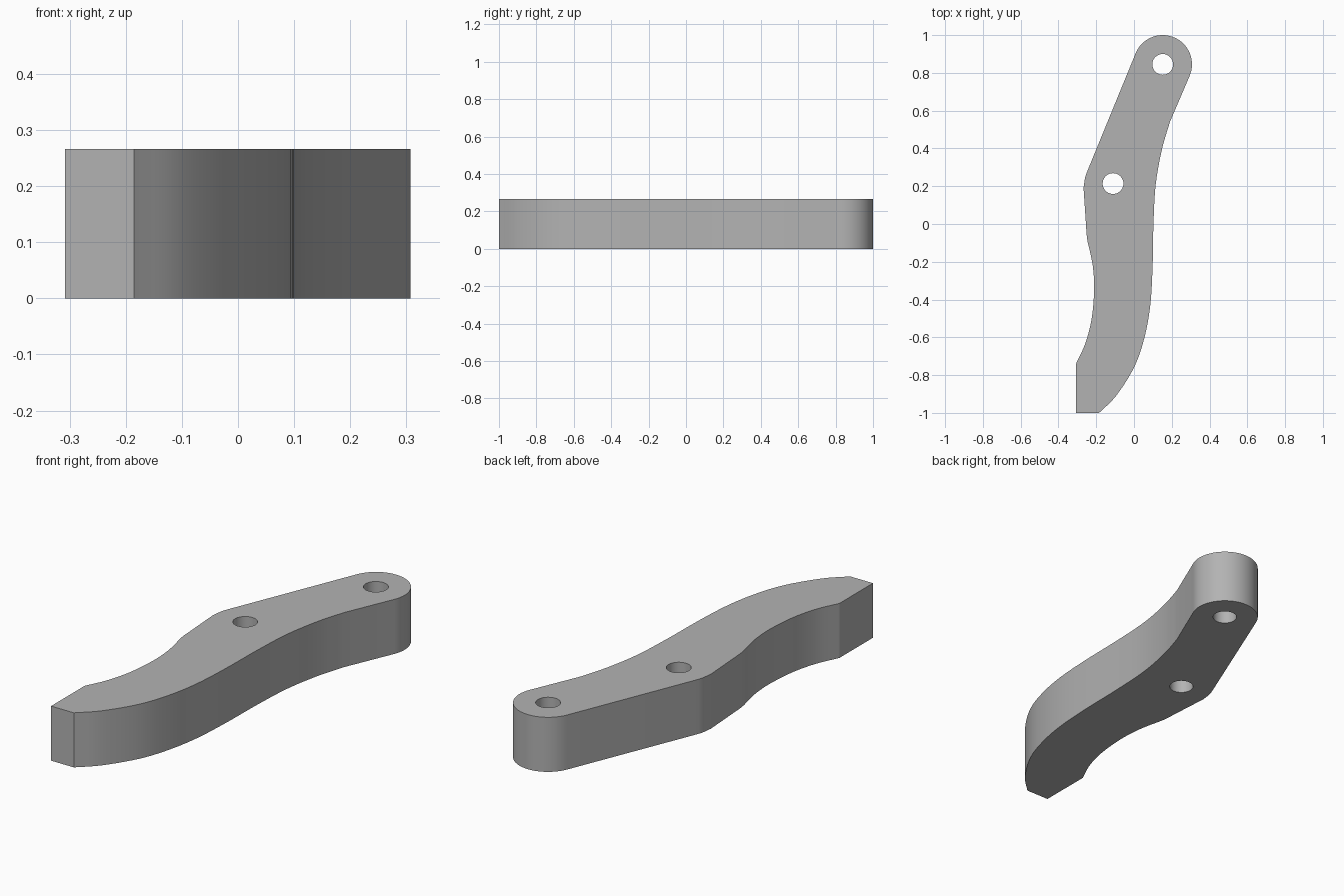
import bpy, bmesh
from math import cos, sin, radians
from mathutils import Vector

if "Cube" in bpy.data.objects:
    bpy.data.objects.remove(bpy.data.objects["Cube"])

HEIGHT = 0.266
TIP = (0.152, 0.845)
PIVOT = (-0.111, 0.214)


def arc(center, radius, start, end, steps):
    """Points on a circular arc, angles in degrees."""
    angles = [radians(start + (end - start) * i / steps) for i in range(steps + 1)]
    return [Vector((center[0] + radius * cos(a), center[1] + radius * sin(a))) for a in angles]


def smooth(points, steps=5):
    """Catmull-Rom curve through the points."""
    p = [Vector(q) for q in points]
    p = [2 * p[0] - p[1]] + p + [2 * p[-1] - p[-2]]
    out = []
    for a, b, c, d in zip(p, p[1:], p[2:], p[3:]):
        for i in range(steps):
            t = i / steps
            out.append(0.5 * (2 * b + (c - a) * t + (2 * a - 5 * b + 4 * c - d) * t**2
                              + (3 * b - a - 3 * c + d) * t**3))
    return out + [p[-2]]


# Outline: rounded tip, straight flank, elbow, inner curve, blunt end, outer curve
outline = arc(TIP, 0.155, -23.5, 158, 32)
outline += smooth([(-0.245, 0.285), (-0.259, 0.245), (-0.267, 0.19)], 4)
outline += smooth([(-0.255, 0.01), (-0.248, -0.08), (-0.23, -0.16), (-0.216, -0.24),
                   (-0.211, -0.35), (-0.224, -0.5), (-0.257, -0.63), (-0.308, -0.742)])
outline += [Vector((-0.308, -1))]
outline += smooth([(-0.185, -1), (-0.095, -0.91), (0, -0.76), (0.053, -0.61),
                   (0.085, -0.44), (0.098, -0.24), (0.103, 0), (0.115, 0.21),
                   (0.148, 0.395), (0.19, 0.54)])
holes = [arc(c, 0.055, 0, 350, 35) for c in (TIP, PIVOT)]

# Filled flat profile with two holes, extruded into a solid plate
bm = bmesh.new()
for loop in [outline] + holes:
    verts = [bm.verts.new((p.x, p.y, 0)) for p in loop]
    for a, b in zip(verts, verts[1:] + verts[:1]):
        bm.edges.new((a, b))
bmesh.ops.triangle_fill(bm, use_beauty=True, use_dissolve=False, edges=bm.edges[:],
                        normal=(0, 0, 1))
result = bmesh.ops.extrude_face_region(bm, geom=bm.faces[:], use_keep_orig=True)
top = [v for v in result["geom"] if isinstance(v, bmesh.types.BMVert)]
bmesh.ops.translate(bm, verts=top, vec=(0, 0, HEIGHT))
bmesh.ops.recalc_face_normals(bm, faces=bm.faces[:])
mesh = bpy.data.meshes.new("lever_arm")
bm.to_mesh(mesh)
bm.free()
arm = bpy.data.objects.new("lever_arm", mesh)
bpy.context.collection.objects.link(arm)

# Plain grey finish
grey = bpy.data.materials.new("plain_grey")
grey.use_nodes = True
colour = (0.45, 0.45, 0.45, 1)
grey.diffuse_color = colour
grey.node_tree.nodes["Principled BSDF"].inputs["Base Color"].default_value = colour
mesh.materials.append(grey)

# Smooth curved walls, crisp rims and corners
bpy.ops.object.select_all(action="DESELECT")
arm.select_set(True)
bpy.context.view_layer.objects.active = arm
bpy.ops.object.shade_smooth_by_angle(angle=radians(25))
